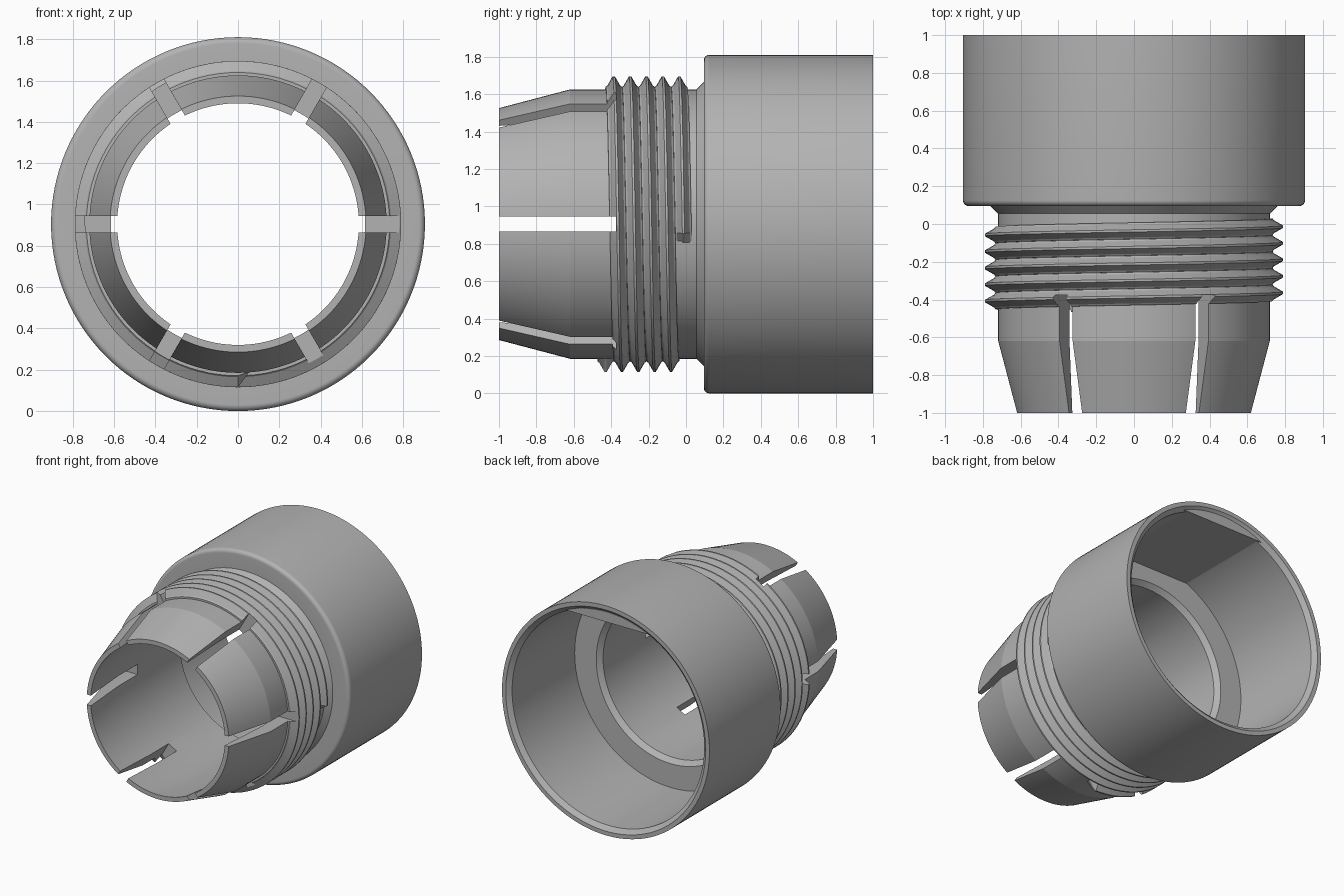
import bpy, bmesh
from math import sin, cos, pi, radians, sqrt, asin
from mathutils import Matrix

if "Cube" in bpy.data.objects:
    bpy.data.objects.remove(bpy.data.objects["Cube"])

AXIS_Z = 0.905
SEGMENTS = 128

grey = bpy.data.materials.new("plain grey")
grey.use_nodes = True
grey.diffuse_color = (0.45, 0.45, 0.45, 1)
grey.node_tree.nodes["Principled BSDF"].inputs["Base Color"].default_value = grey.diffuse_color


def point(radius, angle, y):
    """Point around the long axis; angle runs from +x towards +z."""
    return (radius * cos(angle), y, AXIS_Z + radius * sin(angle))


def finish(bm, name):
    bmesh.ops.recalc_face_normals(bm, faces=bm.faces)
    mesh = bpy.data.meshes.new(name)
    bm.to_mesh(mesh)
    bm.free()
    mesh.materials.append(grey)
    obj = bpy.data.objects.new(name, mesh)
    bpy.context.collection.objects.link(obj)
    return obj


def activate(obj):
    bpy.ops.object.select_all(action='DESELECT')
    obj.select_set(True)
    bpy.context.view_layer.objects.active = obj


def bridge(bm, a, b):
    for i in range(len(a)):
        j = (i + 1) % len(a)
        bm.faces.new((a[i], a[j], b[j], b[i]))


def lathe(name, profile):
    """Closed (y, radius) profile turned around the long axis."""
    bm = bmesh.new()
    rings = [[bm.verts.new(point(r, 2 * pi * k / SEGMENTS, y)) for y, r in profile]
             for k in range(SEGMENTS)]
    for k in range(SEGMENTS):
        bridge(bm, rings[k], rings[(k + 1) % SEGMENTS])
    return finish(bm, name)


def thread(name, start_y, pitch, turns):
    """Helical ridge with a ramp at each end."""
    section = [(-0.0436, 0.71), (-0.0434, 0.734), (-0.034, 0.741), (-0.006, 0.79),
               (0.006, 0.79), (0.034, 0.741), (0.0434, 0.734), (0.0436, 0.71)]
    ramp = 0.08 / (2 * pi)
    steps = int(turns * 96)
    stations = [(-ramp, 0)] + [(turns * k / steps, 1) for k in range(steps + 1)] + [(turns + ramp, 0)]
    bm = bmesh.new()
    rings = []
    for t, height in stations:
        angle = -pi / 2 - 2 * pi * t
        rings.append([bm.verts.new(point(r if height else min(r, 0.715), angle,
                                         start_y + pitch * t + dy)) for dy, r in section])
    for a, b in zip(rings, rings[1:]):
        bridge(bm, a, b)
    bm.faces.new(rings[0])
    bm.faces.new(rings[-1])
    return finish(bm, name)


# Sleeve and collar: outside from the front tip to the back rim, then back through the bore
fillet = 0.03
corner = [(0.095 + fillet * (1 - sin(a)), 0.905 - fillet * (1 - cos(a)))
          for a in (radians(90 - 90 * k / 8) for k in range(9))]
outside = [(-1, 0.62), (-0.62, 0.72), (0.055, 0.72), (0.095, 0.76)] + corner + [(1, 0.905)]
inside = [(1, 0.872), (0.97, 0.838), (0.19, 0.838), (0.19, 0.65), (0.155, 0.615),
          (-0.62, 0.615), (-1, 0.585)]
body = lathe("sleeve_and_collar", outside + inside)

# Screw thread around the sleeve
ridge = thread("screw_thread", -0.43, 0.0875, 4.76)

# Six slots: three bars across the axis, cut from both parts
for i in range(3):
    bm = bmesh.new()
    bmesh.ops.create_cube(bm, size=1)
    bmesh.ops.scale(bm, vec=(2, 0.725, 0.08), verts=bm.verts)
    bmesh.ops.transform(bm, verts=bm.verts, matrix=Matrix.Translation((0, -0.7375, AXIS_Z))
                        @ Matrix.Rotation(radians(60 * i), 4, 'Y'))
    cutter = finish(bm, "slot_cutter")
    cutter.hide_render = True
    for obj in (body, ridge):
        activate(obj)
        mod = obj.modifiers.new("slot", 'BOOLEAN')
        mod.operation = 'DIFFERENCE'
        mod.solver = 'EXACT'
        mod.object = cutter
        bpy.ops.object.modifier_apply(modifier=mod.name)
    bpy.data.objects.remove(cutter)

# Flat key filling the top segment of the collar cavity
flat, outer = 0.77, 0.85
half = pi / 2 - asin(flat / outer)
bm = bmesh.new()
ends = [[bm.verts.new(point(outer, pi / 2 + half * (k / 12 - 1), y)) for k in range(25)]
        for y in (0.18, 0.985)]
bridge(bm, *ends)
for end in ends:
    bm.faces.new(end)
key = finish(bm, "collar_key_flat")

for obj in (body, ridge, key):
    activate(obj)
    bpy.ops.object.shade_smooth_by_angle(angle=radians(14))
